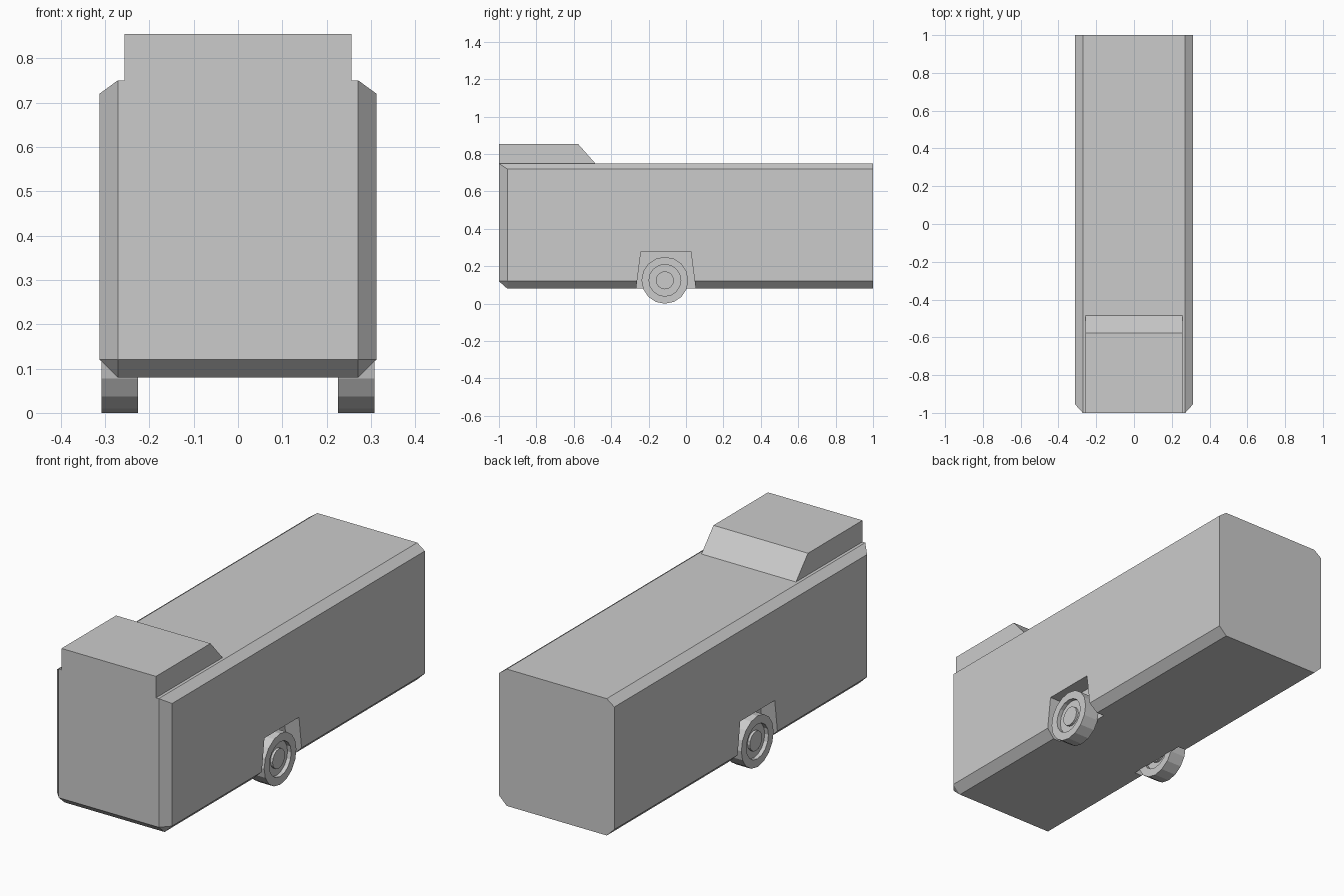
import bpy, bmesh, math

if "Cube" in bpy.data.objects:
    bpy.data.objects.remove(bpy.data.objects["Cube"])


def make_object(name, bm):
    bmesh.ops.recalc_face_normals(bm, faces=bm.faces)
    mesh = bpy.data.meshes.new(name)
    bm.to_mesh(mesh)
    bm.free()
    obj = bpy.data.objects.new(name, mesh)
    bpy.context.collection.objects.link(obj)
    return obj


def prism(name, profile, x0, x1):
    """Extrude a (y, z) profile from x0 to x1."""
    bm = bmesh.new()
    face = bm.faces.new([bm.verts.new((x0, y, z)) for y, z in profile])
    ext = bmesh.ops.extrude_face_region(bm, geom=[face])["geom"]
    verts = [e for e in ext if isinstance(e, bmesh.types.BMVert)]
    bmesh.ops.translate(bm, verts=verts, vec=(x1 - x0, 0, 0))
    return make_object(name, bm)


# Body: convex box with chamfered sides, bottom and front corners
bm = bmesh.new()
for sx in (-1, 1):
    for z in (0.12, 0.75):
        bm.verts.new((sx * 0.271, -1.0, z))
    for y in (-0.955, 1.0):
        for x, z in ((0.271, 0.08), (0.312, 0.12), (0.312, 0.72), (0.271, 0.75)):
            bm.verts.new((sx * x, y, z))
bmesh.ops.convex_hull(bm, input=bm.verts[:])
bmesh.ops.dissolve_limit(bm, angle_limit=0.01, verts=bm.verts[:], edges=bm.edges[:])
body = make_object("body", bm)

# Wheel arches cut into both sides
arch = [(-0.277, 0.0), (-0.241, 0.278), (0.026, 0.278), (0.062, 0.0)]
for side in (-1, 1):
    cutter = prism("arch_cutter", arch, side * 0.23, side * 0.4)
    cutter.hide_render = True
    mod = body.modifiers.new("arch", 'BOOLEAN')
    mod.operation = 'DIFFERENCE'
    mod.solver = 'EXACT'
    mod.object = cutter
    bpy.context.view_layer.objects.active = body
    bpy.ops.object.modifier_apply(modifier=mod.name)
    bpy.data.objects.remove(cutter)

# Raised roof section at the front
prism("roof_box", [(-1, 0.74), (-1, 0.855), (-0.578, 0.855), (-0.485, 0.75), (-0.485, 0.74)],
      -0.256, 0.256)


def wheel(name, x, y, radius, half_width, sides=16):
    """Lathe a half profile, mirrored to both wheel faces."""
    w = half_width
    half = [(w - 0.008, 0.048), (w - 0.02, 0.048), (w - 0.02, 0.085), (w, 0.085), (w, radius)]
    profile = half + [(-px, r) for px, r in reversed(half)]
    bm = bmesh.new()
    rings = []
    for px, r in profile:
        angles = [math.tau * i / sides for i in range(sides)]
        rings.append([bm.verts.new((x + px, y + r * math.sin(a), radius - r * math.cos(a)))
                      for a in angles])
    for a, b in zip(rings, rings[1:]):
        for i in range(sides):
            j = (i + 1) % sides
            bm.faces.new((a[i], a[j], b[j], b[i]))
    bm.faces.new(rings[0])
    bm.faces.new(rings[-1])
    return make_object(name, bm)


# Wheels
for label, side in (("left", -1), ("right", 1)):
    wheel(label + "_wheel", side * 0.267, -0.113, 0.125, 0.041)
